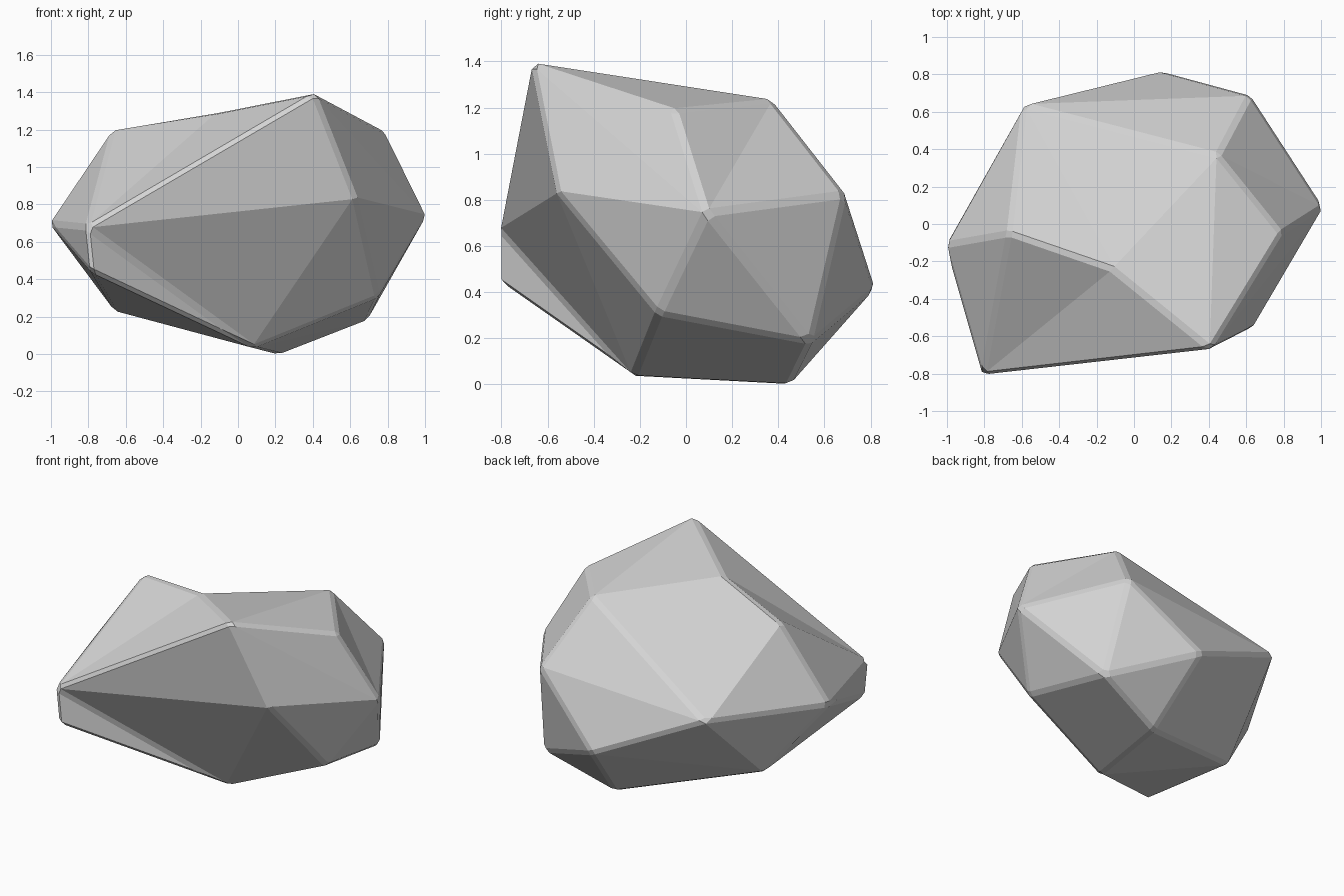
import bpy
import bmesh

# Remove the default cube only
default_cube = bpy.data.objects.get("Cube")
if default_cube:
    bpy.data.objects.remove(default_cube, do_unlink=True)


def make_material(name, color):
    material = bpy.data.materials.new(name)
    material.use_nodes = True
    material.diffuse_color = color
    material.node_tree.nodes["Principled BSDF"].inputs["Base Color"].default_value = color
    return material


# Outer corners of the boulder
corners = {
    "peak": (.41, -.67, 1.395),
    "right_shoulder": (-.67, -.05, 1.205),
    "left_shoulder": (.79, -.05, 1.19),
    "back_shoulder": (.45, .37, 1.235),
    "nose": (-.81, -.81, .68),
    "chin": (-.785, -.81, .44),
    "right_tip": (-1.01, -.11, .7),
    "left_tip": (1.01, .09, .745),
    "left_cheek": (.63, -.56, .835),
    "back_left": (.62, .69, .825),
    "back_right": (-.59, .64, .755),
    "tail": (.14, .82, .415),
    "left_hip": (.75, -.12, .305),
    "left_heel": (.69, .54, .18),
    "front_foot": (.08, -.23, .033),
    "back_foot": (.22, .45, -.003),
    "right_hip": (-.66, .11, .23),
}
# Notch sunk into the crest between the peak and the right shoulder
notch = (-.12, -.24, 1.29)


def refacet(bm, hub, ring):
    """Replace the facets spanning hub and ring by a fan around the hub."""
    patch = {hub, *ring}
    old = [f for f in bm.faces if patch.issuperset(f.verts)]
    bmesh.ops.delete(bm, geom=old, context="FACES_ONLY")
    for a, b in zip(ring, ring[1:]):
        bm.faces.new((hub, a, b))
    loose = [e for e in bm.edges if e.is_wire]
    bmesh.ops.delete(bm, geom=loose, context="EDGES")


def build_boulder(name, material):
    # Convex skin around the outer corners
    bm = bmesh.new()
    vert = {key: bm.verts.new(point) for key, point in corners.items()}
    bmesh.ops.convex_hull(bm, input=bm.verts[:])

    # Shallow hollows: front face, left side and crest
    def pick(*keys):
        return [vert[key] for key in keys]

    refacet(bm, vert["nose"], pick("peak", "left_cheek", "front_foot", "chin"))
    refacet(bm, vert["left_tip"], pick("left_shoulder", "back_shoulder", "back_left"))
    refacet(bm, bm.verts.new(notch),
            pick("nose", "peak", "back_shoulder", "back_right", "right_shoulder", "nose"))
    bmesh.ops.recalc_face_normals(bm, faces=bm.faces[:])

    # Narrow chamfer on the sharper edges
    sharp_edges = [e for e in bm.edges if e.calc_face_angle(0) > 0.5]
    bmesh.ops.bevel(bm, geom=sharp_edges, offset=0.02, offset_type="OFFSET",
                    segments=1, profile=0.5, affect="EDGES", clamp_overlap=True)

    mesh = bpy.data.meshes.new(name)
    bm.to_mesh(mesh)
    bm.free()
    mesh.materials.append(material)
    boulder = bpy.data.objects.new(name, mesh)
    bpy.context.collection.objects.link(boulder)


stone_grey = make_material("stone grey", (0.65, 0.65, 0.65, 1))
build_boulder("boulder", stone_grey)
